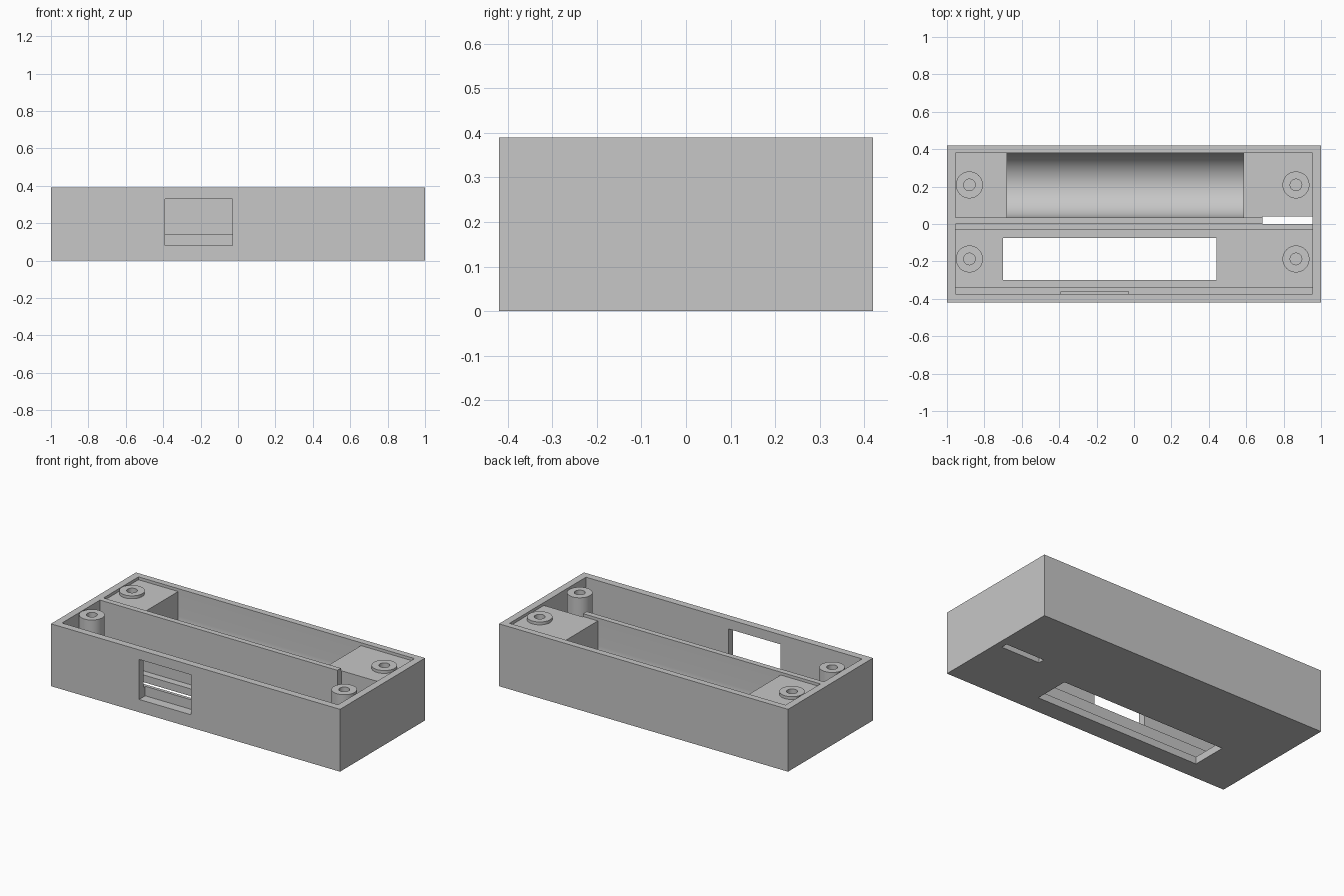
import bpy, bmesh, math
from mathutils import Matrix, Vector

cube = bpy.data.objects.get("Cube")
if cube:
    bpy.data.objects.remove(cube, do_unlink=True)

LENGTH, DEPTH, HEIGHT = 2.0, 0.84, 0.39
FLOOR, INNER_X, OVER = 0.045, 0.955, 0.6

grey = bpy.data.materials.new("plain grey")
grey.use_nodes = True
grey.diffuse_color = (0.57, 0.57, 0.57, 1)
grey.node_tree.nodes["Principled BSDF"].inputs["Base Color"].default_value = grey.diffuse_color


def finish(name, bm):
    bmesh.ops.recalc_face_normals(bm, faces=bm.faces)
    mesh = bpy.data.meshes.new(name)
    bm.to_mesh(mesh)
    bm.free()
    mesh.materials.append(grey)
    obj = bpy.data.objects.new(name, mesh)
    bpy.context.collection.objects.link(obj)
    return obj


def box(name, x0, x1, y0, y1, z0, z1):
    bm = bmesh.new()
    size = Matrix.Diagonal((x1 - x0, y1 - y0, z1 - z0, 1))
    centre = Matrix.Translation(((x0 + x1) / 2, (y0 + y1) / 2, (z0 + z1) / 2))
    bmesh.ops.create_cube(bm, size=1, matrix=centre @ size)
    return finish(name, bm)


def cylinder(name, x, y, radius, z0, z1):
    bm = bmesh.new()
    bmesh.ops.create_cone(bm, cap_ends=True, segments=48, radius1=radius, radius2=radius,
                          depth=z1 - z0, matrix=Matrix.Translation((x, y, (z0 + z1) / 2)))
    return finish(name, bm)


def trough(name, x0, x1, y0, y1, bottom, top):
    # U-shaped profile extruded along x
    r, yc = (y1 - y0) / 2, (y0 + y1) / 2
    steps = 40
    profile = [(y0, top)]
    for i in range(steps + 1):
        a = math.pi + math.pi * i / steps
        profile.append((yc + r * math.cos(a), bottom + r + r * math.sin(a)))
    profile.append((y1, top))
    bm = bmesh.new()
    face = bm.faces.new([bm.verts.new((x0, y, z)) for y, z in profile])
    out = bmesh.ops.extrude_face_region(bm, geom=[face])
    moved = [v for v in out["geom"] if isinstance(v, bmesh.types.BMVert)]
    bmesh.ops.translate(bm, verts=moved, vec=Vector((x1 - x0, 0, 0)))
    return finish(name, bm)


def combine(target, tool, operation):
    tool.hide_render = True
    mod = target.modifiers.new(tool.name, "BOOLEAN")
    mod.operation, mod.solver, mod.object = operation, "EXACT", tool
    bpy.context.view_layer.objects.active = target
    bpy.ops.object.modifier_apply(modifier=mod.name)
    bpy.data.objects.remove(tool, do_unlink=True)


body = box("enclosure_body", -LENGTH / 2, LENGTH / 2, -DEPTH / 2, DEPTH / 2, 0, HEIGHT)

# Front compartment with a ledge along both long sides
combine(body, box("front_cavity", -INNER_X, INNER_X, -0.375, 0, 0.14, OVER), "DIFFERENCE")
combine(body, box("front_well", -INNER_X, INNER_X, -0.34, -0.03, FLOOR, 0.3), "DIFFERENCE")

# Rear compartment: shallow recess over a round-bottomed trough
combine(body, box("rear_recess", -INNER_X, INNER_X, 0.035, 0.38, 0.372, OVER), "DIFFERENCE")
combine(body, trough("rear_trough", -0.68, 0.585, 0.035, 0.38, FLOOR, OVER), "DIFFERENCE")

# Openings: floor window, cable slot through the divider, front window
combine(body, box("floor_window", -0.70, 0.44, -0.30, -0.075, -0.1, 0.1), "DIFFERENCE")
combine(body, box("cable_slot", 0.687, INNER_X, -0.0005, 0.04, -0.1, OVER), "DIFFERENCE")
combine(body, box("front_window", -0.39, -0.03, -0.5, -0.36, 0.08, 0.33), "DIFFERENCE")

# Screw bosses with blind holes
for x in (-0.88, 0.866):
    for y in (-0.187, 0.209):
        combine(body, cylinder("screw_boss", x, y, 0.072, 0.02, HEIGHT), "UNION")
        combine(body, cylinder("screw_hole", x, y, 0.031, 0.1, OVER), "DIFFERENCE")

bpy.ops.object.select_all(action="DESELECT")
body.select_set(True)
bpy.context.view_layer.objects.active = body
bpy.ops.object.shade_smooth_by_angle(angle=math.radians(30))
